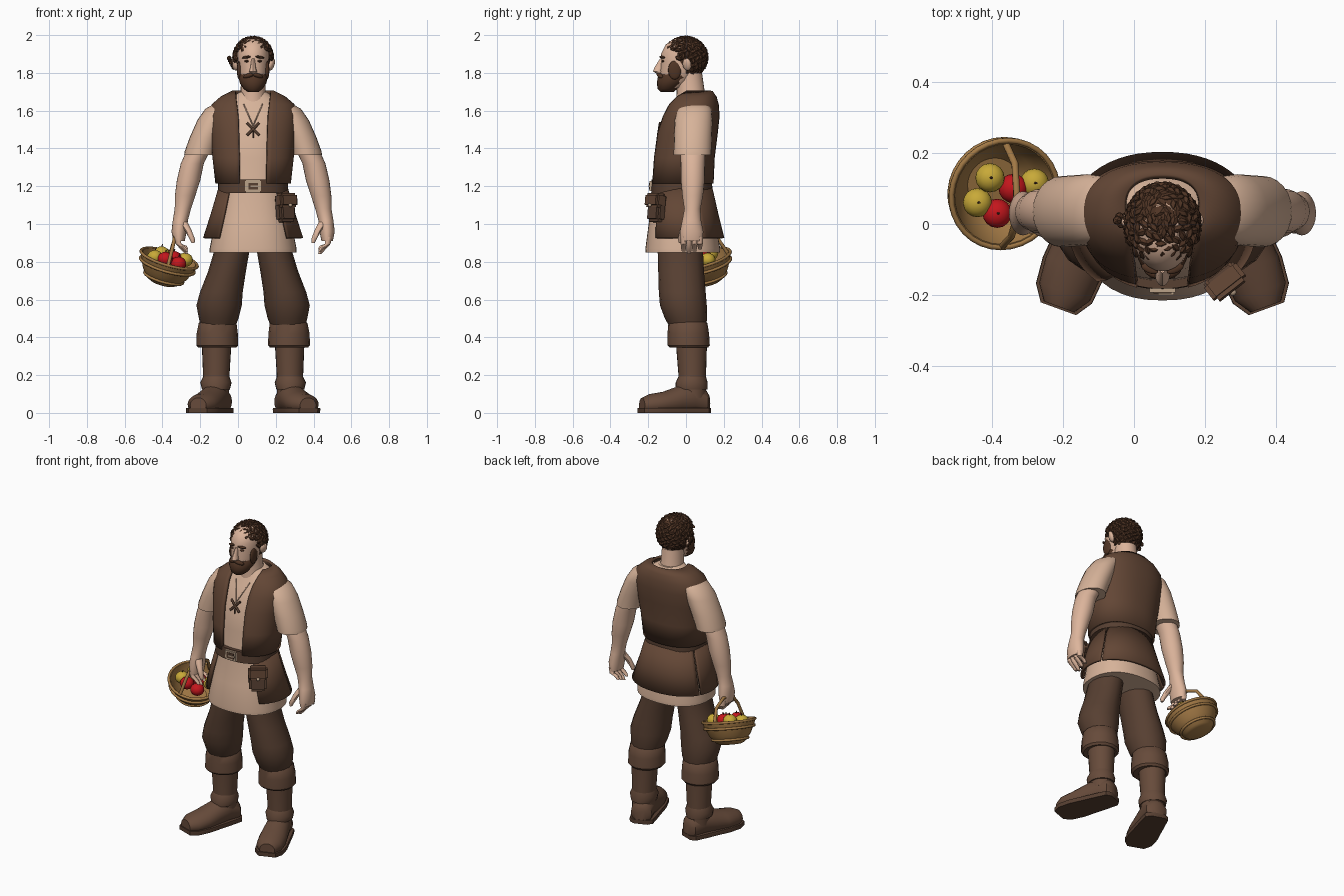
import bpy, bmesh, math, random
from mathutils import Vector, Matrix, Euler

cube = bpy.data.objects.get("Cube")
if cube:
    bpy.data.objects.remove(cube, do_unlink=True)
random.seed(4)
CX = .08  # body centre line


def material(name, r, g, b):
    m = bpy.data.materials.new(name)
    m.use_nodes = True
    m.diffuse_color = (r, g, b, 1)
    m.node_tree.nodes["Principled BSDF"].inputs["Base Color"].default_value = (r, g, b, 1)
    return m


VEST = material("vest leather", .125, .062, .036)
BOOT = material("boot leather", .135, .07, .043)
DARK = material("trouser brown", .095, .05, .031)
HAIR = material("hair brown", .08, .035, .018)
SKIN = material("skin", .72, .46, .33)
SHIRT = material("shirt linen", .68, .45, .32)
WICKER = material("wicker", .36, .19, .06)
YELLOW = material("yellow apple", .58, .4, .04)
RED = material("red apple", .55, .008, .012)
METAL = material("buckle metal", .5, .36, .25)


def finish(ob, mat, angle=40):
    ob.data.materials.append(mat)
    bpy.ops.object.select_all(action='DESELECT')
    ob.select_set(True)
    bpy.context.view_layer.objects.active = ob
    bpy.ops.object.shade_smooth_by_angle(angle=math.radians(angle))
    return ob


def from_bmesh(name, bm, mat, angle=40):
    me = bpy.data.meshes.new(name)
    bm.to_mesh(me)
    bm.free()
    ob = bpy.data.objects.new(name, me)
    bpy.context.collection.objects.link(ob)
    return finish(ob, mat, angle)


def loft(name, rings, mat, n=24, power=2, arc=None, thick=0, floor=None, matrix=None, angle=40):
    """Skin elliptical rings (z, cx, cy, rx, ry); arc(ring index) gives the angle
    range, measured from the front, of an open sheet."""
    bm = bmesh.new()
    rows = []
    for i, (z, cx, cy, rx, ry) in enumerate(rings):
        a, b = arc(i) if arc else (0, math.tau)
        row = []
        for k in range(n + 1 if arc else n):
            t = a + (b - a) * k / n
            s, c = math.sin(t), math.cos(t)
            x = cx + rx * math.copysign(abs(s) ** (2 / power), s)
            y = cy - ry * math.copysign(abs(c) ** (2 / power), c)
            if floor is not None:
                y = min(max(y, floor[0]), floor[1])
            row.append(bm.verts.new((x, y, z)))
        rows.append(row)
    for lo, hi in zip(rows, rows[1:]):
        for k in range(n):
            j = (k + 1) % len(lo)
            bm.faces.new((lo[k], lo[j], hi[j], hi[k]))
    if not arc:
        bm.faces.new(rows[0])
        bm.faces.new(rows[-1])
        bmesh.ops.recalc_face_normals(bm, faces=bm.faces)
    if matrix:
        bm.transform(matrix)
    ob = from_bmesh(name, bm, mat, angle)
    if thick:
        mod = ob.modifiers.new("thickness", 'SOLIDIFY')
        mod.thickness, mod.offset = thick, 0
    return ob


def centred(*rings):
    return [(z, CX, cy, rx, ry) for z, cy, rx, ry in rings]


def ball(name, loc, size, mat, rot=(0, 0, 0)):
    bm = bmesh.new()
    bmesh.ops.create_uvsphere(bm, u_segments=16, v_segments=10, radius=1)
    bm.transform(Matrix.LocRotScale(Vector(loc), Euler(rot), Vector(size)))
    return from_bmesh(name, bm, mat, 60)


def box(name, loc, size, mat, rot=(0, 0, 0), bevel=.006):
    bm = bmesh.new()
    bmesh.ops.create_cube(bm, size=1)
    bm.transform(Matrix.Diagonal((*size, 1)))
    if bevel:
        bmesh.ops.bevel(bm, geom=bm.edges[:], offset=bevel, segments=2, affect='EDGES')
    bm.transform(Matrix.LocRotScale(Vector(loc), Euler(rot), None))
    return from_bmesh(name, bm, mat)


def tube(name, pts, radius, mat, cyclic=False):
    cu = bpy.data.curves.new(name, 'CURVE')
    cu.dimensions, cu.bevel_depth, cu.bevel_resolution = '3D', radius, 2
    sp = cu.splines.new('POLY')
    sp.points.add(len(pts) - 1)
    for p, q in zip(sp.points, pts):
        p.co = (*q, 1)
    sp.use_cyclic_u, cu.use_fill_caps = cyclic, True
    ob = bpy.data.objects.new(name, cu)
    bpy.context.collection.objects.link(ob)
    bpy.ops.object.select_all(action='DESELECT')
    ob.select_set(True)
    bpy.context.view_layer.objects.active = ob
    bpy.ops.object.convert(target='MESH')
    return finish(bpy.context.object, mat, 60)


# Shirt, belt and neck
loft("shirt", centred((.85, -.017, .23, .197), (.87, -.017, .23, .198), (1.02, -.02, .2, .175), (1.19, -.02, .168, .14),
     (1.35, -.01, .182, .145), (1.5, .01, .19, .14), (1.6, .035, .19, .12), (1.66, .045, .13, .09),
     (1.7, .04, .07, .07)), SHIRT, 40, 2.3)
loft("belt", centred((1.165, -.022, .186, .162), (1.235, -.022, .184, .16)), DARK, 40, 2.3)
box("buckle_plate", (CX, -.186, 1.2), (.085, .012, .065), METAL)
box("buckle_hole", (CX, -.193, 1.2), (.05, .004, .036), DARK, bevel=0)
box("buckle_prong", (CX + .01, -.196, 1.2), (.045, .006, .009), METAL, bevel=0)
loft("neck", centred((1.62, .03, .085, .085), (1.7, .025, .066, .074), (1.8, .015, .064, .07)), SKIN)
for s in (-1, 1):
    tube("shirt_lace", [(CX - .032 * s, -.137, 1.535), (CX + .032 * s, -.147, 1.47)], .007, DARK)
    tube("collar_slit", [(CX + .05 * s, -.065, 1.635), (CX, -.137, 1.52)], .003, SKIN)
tube("lace_end", [(CX, -.143, 1.5), (CX, -.149, 1.455)], .004, DARK)

# Open vest: one sheet round the back, with a gap of given half width in front
vest = centred((1.215, -.02, .192, .158), (1.35, -.012, .207, .156), (1.48, .005, .22, .155), (1.57, .025, .228, .145),
               (1.63, .038, .212, .128), (1.67, .05, .165, .105), (1.7, .052, .105, .082))
gaps = (.07, .072, .075, .078, .085, .09, .092)


def vest_arc(i):
    a = math.asin((gaps[i] / vest[i][3]) ** 1.15)
    return a, math.tau - a


loft("vest", vest, VEST, 48, 2.3, vest_arc, .016)

# Vest tails in three flared panels below the belt
tail = centred((.925, -.004, .258, .2), (1.05, -.015, .218, .18), (1.19, -.02, .177, .153))
for name, a, b in (("tail_back", 115, 245), ("tail_left", 42, 112), ("tail_right", 248, 318)):
    loft(name, tail, VEST, 20, 2.2, lambda i: (math.radians(a), math.radians(b)), .014)

# Belt pouch on the left hip
turn = (math.radians(-6), 0, math.radians(38))
box("pouch", (.25, -.155, 1.085), (.105, .06, .15), DARK, turn, .015)
box("pouch_flap", (.256, -.163, 1.125), (.115, .066, .075), VEST, turn, .012)
ball("pouch_button", (.278, -.192, 1.1), (.01, .01, .01), METAL)


def limb(name, s, rings, mat, **kw):
    return loft(name, [(z, CX + s * u, cy, rx, ry) for z, u, cy, rx, ry in rings], mat, **kw)


for s, side in ((1, "left_"), (-1, "right_")):
    # Sleeve and arm
    limb(side + "sleeve", s, ((1.365, .282, .035, .083, .1), (1.385, .278, .035, .084, .1), (1.46, .25, .037, .085, .1),
         (1.55, .212, .04, .083, .1), (1.61, .175, .045, .078, .09), (1.645, .14, .05, .05, .06)), SHIRT)
    limb(side + "arm", s, ((.91, .392, .03, .03, .058), (.96, .392, .03, .04, .062), (1.02, .385, .03, .04, .05),
         (1.08, .372, .034, .043, .043), (1.15, .36, .035, .054, .055), (1.23, .342, .036, .062, .063),
         (1.32, .322, .036, .061, .064), (1.4, .285, .036, .062, .068), (1.48, .24, .036, .06, .06)), SKIN)
    # Fingers curl inward, the thumb points down in front
    for k in range(4):
        y, drop = -.013 + .029 * k, .012 * abs(k - 1)
        limb(side + "finger", s, ((.842 + drop, .352, y, .009, .009), (.86 + drop, .365, y, .014, .013),
             (.895, .395, y, .016, .015), (.93, .4, y, .017, .016)), SKIN, n=10)
    limb(side + "thumb", s, ((.9, .318, -.028, .009, .01), (.92, .322, -.028, .015, .015), (.965, .343, -.015, .019, .02),
         (1.01, .37, .01, .024, .025)), SKIN, n=10)
    # Trouser leg
    limb(side + "trouser", s, ((.44, .187, .012, .085, .09), (.5, .182, 0, .105, .112), (.57, .18, -.014, .12, .124),
         (.64, .168, -.02, .113, .124), (.75, .138, -.026, .1, .121), (.86, .112, -.03, .093, .12),
         (1.02, .098, -.03, .095, .115)), DARK, n=16)
    # Boot: shaft, folded cuff, ankle fold, foot and sole
    limb(side + "boot_shaft", s, ((.08, .195, .035, .068, .072), (.2, .195, .033, .07, .073), (.4, .193, .028, .08, .084)), BOOT)
    limb(side + "boot_cuff", s, ((.345, .19, .016, .1, .1), (.358, .19, .014, .111, .112), (.42, .19, .012, .109, .11),
         (.475, .188, .01, .1, .103), (.485, .188, .01, .09, .092)), BOOT, n=16)
    limb(side + "ankle_fold", s, ((.125, .197, .03, .074, .084), (.16, .197, .03, .083, .085), (.195, .195, .033, .068, .072)), BOOT)
    stand = Matrix.Translation((CX + s * .195, .03, 0)) @ Matrix.Rotation(s * math.radians(20), 4, 'Z') \
        @ Matrix.Rotation(math.radians(90), 4, 'X')
    foot = [(-.092, .05, .035, .05), (-.07, .06, .063, .07), (0, .08, .07, .085), (.08, .065, .076, .075),
            (.16, .05, .083, .062), (.235, .045, .076, .055), (.28, .04, .045, .04)]
    loft(side + "foot", [(t, 0, h, w, r) for t, h, w, r in foot], BOOT, floor=(.01, 1), matrix=stand)
    loft(side + "sole", [(t * 1.02, 0, .02, w + .008, .06) for t, h, w, r in foot], DARK, power=4,
         floor=(0, .026), matrix=stand)

# Head and face
loft("head", centred((1.72, -.075, .045, .05), (1.76, -.05, .068, .083), (1.81, -.033, .078, .104), (1.86, -.024, .083, .108),
     (1.9, -.02, .084, .113), (1.95, -.01, .075, .098), (1.98, -.005, .045, .06)), SKIN, 28)
loft("nose", centred((1.795, -.135, .014, .02), (1.808, -.143, .021, .032), (1.83, -.138, .014, .028),
     (1.875, -.122, .009, .016)), SKIN, 12)
loft("beard", centred((1.7, -.1, .03, .035), (1.715, -.098, .05, .052), (1.745, -.08, .07, .074),
     (1.775, -.058, .077, .092), (1.793, -.045, .074, .088)), HAIR, 20)
for s in (-1, 1):
    ball("moustache", (CX + .024 * s, -.138, 1.786), (.032, .014, .012), HAIR, (0, s * .3, s * .4))
    ball("sideburn", (CX + .074 * s, -.06, 1.815), (.012, .035, .05), HAIR)
    ball("brow", (CX + .036 * s, -.126, 1.883), (.026, .012, .007), HAIR, (0, s * .15, s * .4))
    ball("eye", (CX + .034 * s, -.122, 1.862), (.013, .009, .006), HAIR)
    ball("ear", (CX + .098 * s, .005, 1.845), (.014, .024, .034), SKIN, (0, s * .3, s * -.4))

# Curly hair: a skull cap covered with flattened curls
ball("hair_cap", (CX, .012, 1.888), (.098, .098, .102), HAIR)
bm = bmesh.new()
count = 260
for i in range(count):
    z = 1 - (2 * i + 1) / count
    r, t = math.sqrt(1 - z * z), i * math.pi * (3 - math.sqrt(5))
    d = Vector((r * math.cos(t), r * math.sin(t), z))
    if d.z < -.8 or (d.y < -.4 and d.z < .4) or (d.y < 0 and d.z < -.2):
        continue
    place = Vector((CX + d.x * .1, d.y * .112 - .003, 1.882 + d.z * .104))
    spin = d.to_track_quat('Z', 'Y') @ Euler((random.uniform(-.4, .4), 0, random.uniform(0, 3))).to_quaternion()
    bmesh.ops.create_icosphere(bm, subdivisions=1, radius=1,
                               matrix=Matrix.LocRotScale(place, spin, Vector((.021, .012, .013))))
for k in range(5):
    bmesh.ops.create_icosphere(bm, subdivisions=1, radius=.014, matrix=Matrix.Translation(
        (CX - .103 - .006 * k, .02 - .01 * (k % 3), 1.83 + .012 * k)))
from_bmesh("hair_curls", bm, HAIR, 30)

# Tilted basket with hoops and handle
tilt = Euler((math.radians(14), math.radians(16), 0)).to_matrix().to_4x4()
seat = Matrix.Translation((-.365, .085, .815)) @ tilt
loft("basket", [(z, 0, 0, r, r) for z, r in ((-.135, .065), (-.125, .085), (-.08, .122), (-.02, .15), (.005, .157),
     (.005, .145), (-.02, .138), (-.08, .11), (-.115, .075))], WICKER, 32, matrix=seat)
for z, r in ((.002, .155), (-.035, .148), (-.105, .105)):
    hoop = [seat @ Vector((r * math.cos(a), r * math.sin(a), z)) for a in [math.tau * k / 32 for k in range(32)]]
    tube("basket_hoop", hoop, .008, WICKER, True)
tube("basket_handle", [(-.36, .225, .84), (-.335, .17, .92), (-.33, .09, .955), (-.332, .01, .945), (-.345, -.035, .88),
     (-.37, -.062, .78)], .01, WICKER)

# Apples with stems
for x, y, z, mat in ((-.34, .1, .82, RED), (-.385, .03, .815, RED), (-.315, .035, .79, RED), (-.405, .13, .845, YELLOW),
                     (-.28, .115, .81, YELLOW), (-.44, .06, .825, YELLOW)):
    ball("apple", (x, y, z), (.041, .041, .037), mat)
    tube("apple_stem", [(x, y, z + .03), (x + .006, y, z + .048)], .003, HAIR)
